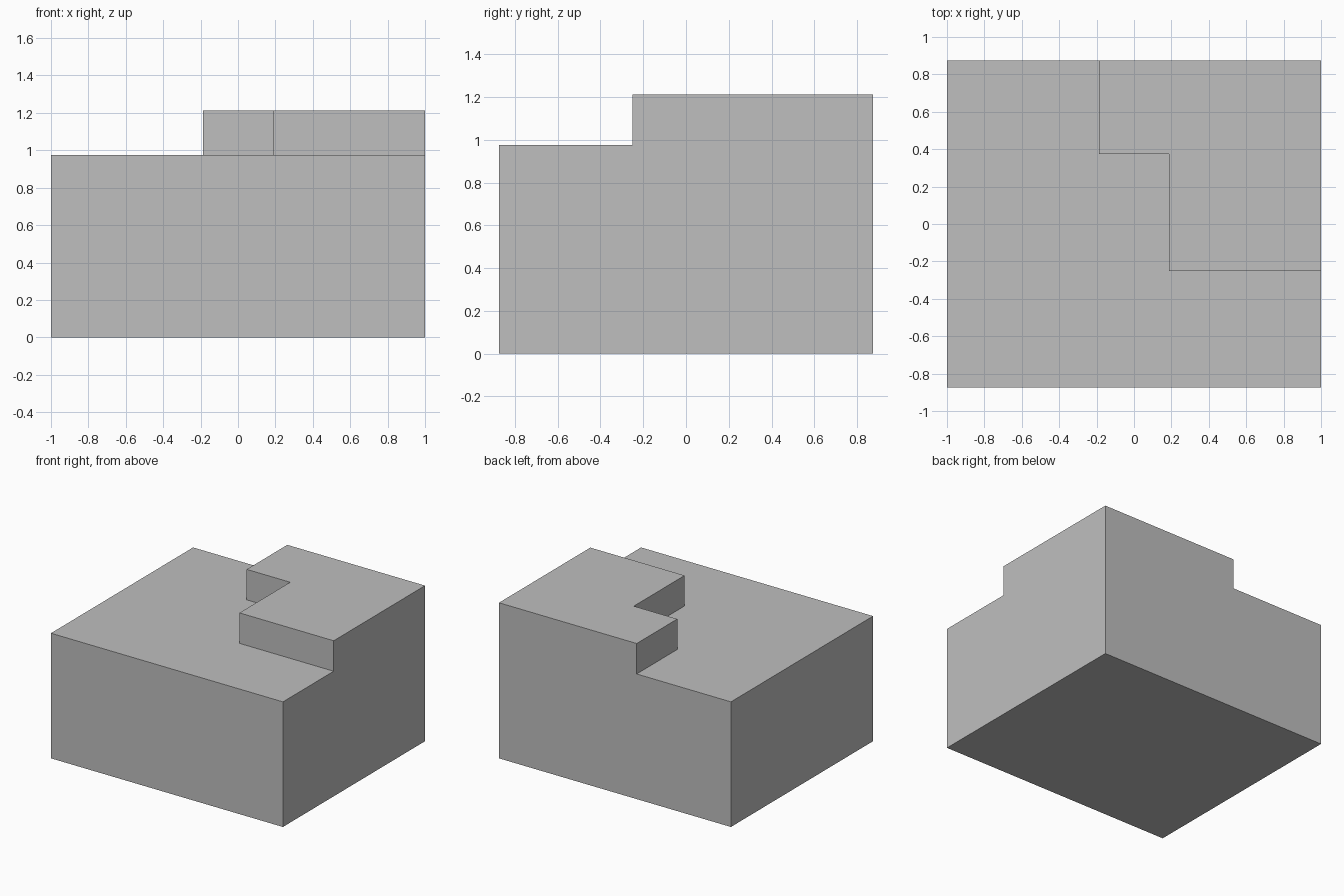
import bpy
import bmesh

cube = bpy.data.objects.get("Cube")
if cube:
    bpy.data.objects.remove(cube, do_unlink=True)

HALF_X, HALF_Y = 1.0, 0.875
STEP_Z, TOP_Z = 0.975, 1.2125
OVER = 0.2  # how far the cutter reaches past the block

grey = bpy.data.materials.new("plain_grey")
grey.use_nodes = True
colour = (0.52, 0.52, 0.52, 1)
grey.diffuse_color = colour
grey.node_tree.nodes["Principled BSDF"].inputs["Base Color"].default_value = colour


def prism(name, outline, bottom, top):
    """Extrude a counter-clockwise outline from bottom to top."""
    bm = bmesh.new()
    low = [bm.verts.new((x, y, bottom)) for x, y in outline]
    high = [bm.verts.new((x, y, top)) for x, y in outline]
    bm.faces.new(low[::-1])
    bm.faces.new(high)
    for i in range(len(outline)):
        j = (i + 1) % len(outline)
        bm.faces.new((low[i], low[j], high[j], high[i]))
    mesh = bpy.data.meshes.new(name)
    bm.to_mesh(mesh)
    bm.free()
    mesh.materials.append(grey)
    obj = bpy.data.objects.new(name, mesh)
    bpy.context.collection.objects.link(obj)
    return obj


# Full-height block
block = prism("stepped_block",
              [(-HALF_X, -HALF_Y), (HALF_X, -HALF_Y),
               (HALF_X, HALF_Y), (-HALF_X, HALF_Y)], 0, TOP_Z)

# Cutter that lowers the front and right, leaving a raised L at the back left
far_x, far_y = HALF_X + OVER, HALF_Y + OVER
cutter = prism("step_cutter",
               [(-far_x, -far_y), (far_x, -far_y), (far_x, -0.25),
                (0.1875, -0.25), (0.1875, 0.375), (-0.1875, 0.375),
                (-0.1875, far_y), (-far_x, far_y)], STEP_Z, TOP_Z + OVER)
cutter.hide_render = True

cut = block.modifiers.new("step", "BOOLEAN")
cut.operation = "DIFFERENCE"
cut.solver = "EXACT"
cut.object = cutter

# Bake the cut and drop the cutter
bpy.context.view_layer.objects.active = block
block.select_set(True)
bpy.ops.object.modifier_apply(modifier=cut.name)
bpy.data.objects.remove(cutter, do_unlink=True)
